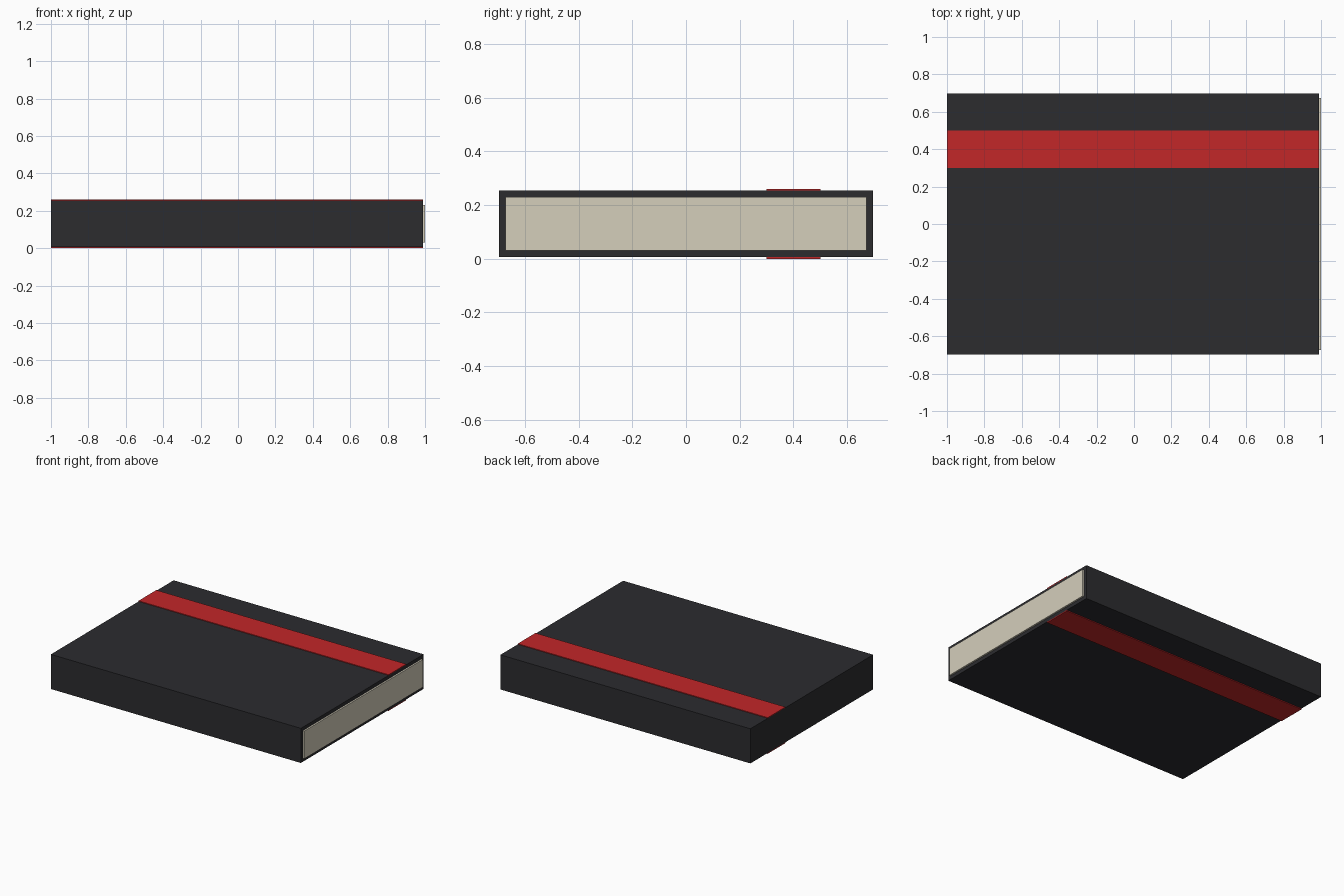
import bpy

if "Cube" in bpy.data.objects:
    bpy.data.objects.remove(bpy.data.objects["Cube"])


def material(name, color):
    m = bpy.data.materials.new(name)
    m.diffuse_color = (*color, 1)
    m.use_nodes = True
    m.node_tree.nodes["Principled BSDF"].inputs["Base Color"].default_value = m.diffuse_color
    return m


def box(name, lo, hi, mat):
    """Box spanning two opposite corners."""
    center = [(a + b) / 2 for a, b in zip(lo, hi)]
    bpy.ops.mesh.primitive_cube_add(size=1, location=center)
    ob = bpy.context.object
    ob.name = name
    ob.scale = [b - a for a, b in zip(lo, hi)]
    bpy.ops.object.transform_apply(location=False, rotation=False, scale=True)
    ob.data.materials.append(mat)
    return ob


black = material("cover_black", (0.025, 0.025, 0.028))
cream = material("paper_cream", (0.66, 0.62, 0.50))
red = material("ribbon_red", (0.54, 0.02, 0.022))

LEFT, RIGHT = -1.0, 0.988   # cover extent in x
BOTTOM, TOP = 0.006, 0.255  # cover extent in z

# Closed cover
box("cover", (LEFT, -0.697, BOTTOM), (RIGHT, 0.697, TOP), black)

# Page block standing slightly proud of the open end
box("pages", (-0.97, -0.673, 0.031), (1.0, 0.673, 0.23), cream)

# Thin red stripe on the top and underside
for name, z0, z1 in (("top_stripe", TOP - 0.003, TOP + 0.005),
                     ("bottom_stripe", 0.0, BOTTOM)):
    box(name, (LEFT, 0.299, z0), (RIGHT, 0.5, z1), red)
